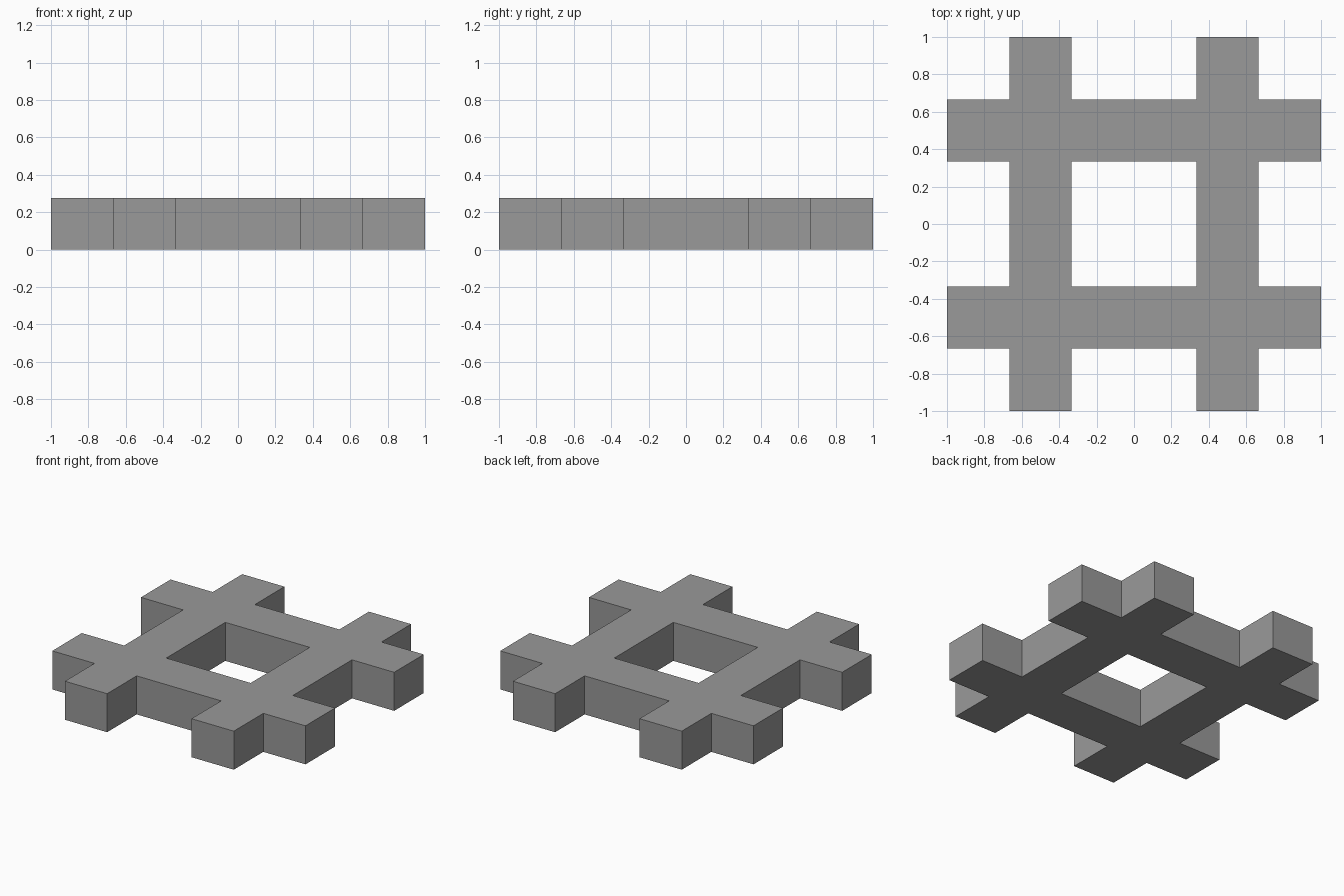
import bpy
import bmesh

if "Cube" in bpy.data.objects:
    bpy.data.objects.remove(bpy.data.objects["Cube"])

HEIGHT = 0.275
LINES = [-1, -2 / 3, -1 / 3, 1 / 3, 2 / 3, 1]
BARS = (1, 3)  # grid columns and rows filled by the crossing bars

bm = bmesh.new()

# Flat footprint of two bars each way, joined where they cross
corners = [[bm.verts.new((x, y, 0)) for y in LINES] for x in LINES]
for i in range(5):
    for j in range(5):
        if i in BARS or j in BARS:
            bm.faces.new((corners[i][j], corners[i + 1][j],
                          corners[i + 1][j + 1], corners[i][j + 1]))
bmesh.ops.delete(bm, geom=[v for v in bm.verts if not v.link_faces], context='VERTS')

# Raise the footprint into a solid lattice
raised = bmesh.ops.extrude_face_region(bm, geom=bm.faces[:], use_keep_orig=True)
top = [g for g in raised["geom"] if isinstance(g, bmesh.types.BMVert)]
bmesh.ops.translate(bm, vec=(0, 0, HEIGHT), verts=top)
bmesh.ops.recalc_face_normals(bm, faces=bm.faces[:])

mesh = bpy.data.meshes.new("crossed_bar_lattice")
bm.to_mesh(mesh)
bm.free()
lattice = bpy.data.objects.new("crossed_bar_lattice", mesh)
bpy.context.collection.objects.link(lattice)

# Dark grey surface
dark_grey = bpy.data.materials.new("dark_grey")
dark_grey.diffuse_color = (0.32, 0.32, 0.32, 1)
dark_grey.use_nodes = True
dark_grey.node_tree.nodes["Principled BSDF"].inputs["Base Color"].default_value = dark_grey.diffuse_color
mesh.materials.append(dark_grey)
